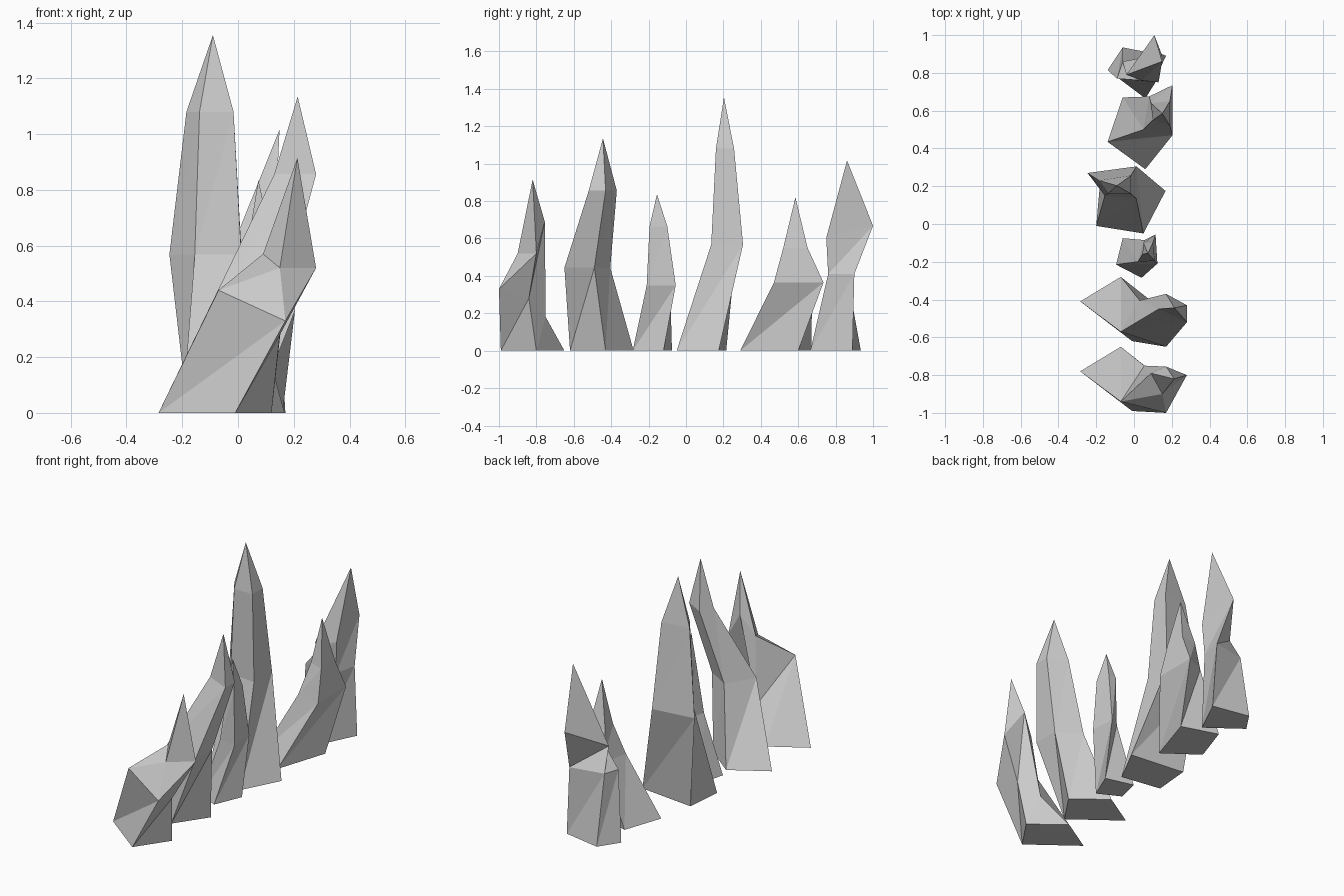
import bpy
import bmesh

# Remove the default cube if present
default_cube = bpy.data.objects.get("Cube")
if default_cube:
    bpy.data.objects.remove(default_cube, do_unlink=True)

# Single stone colour
stone = bpy.data.materials.new("light_grey_stone")
stone.use_nodes = True
stone_colour = (0.6, 0.6, 0.6, 1)
stone.diffuse_color = stone_colour
stone.node_tree.nodes["Principled BSDF"].inputs["Base Color"].default_value = stone_colour


def ring(heights, *corners):
    """Four-cornered cross-section; heights is one level or one per corner."""
    if not isinstance(heights, tuple):
        heights = (heights,) * len(corners)
    return [(x, y, z) for (x, y), z in zip(corners, heights)]


def spike(name, centre_y, base, middle, shoulder, tip):
    """Loft three cross-sections and close them with a pointed tip."""
    bm = bmesh.new()
    loops = [[bm.verts.new(point) for point in section]
             for section in (base, middle, shoulder)]
    apex = bm.verts.new(tip)
    count = len(base)
    bm.faces.new(reversed(loops[0]))
    for lower, upper in zip(loops, loops[1:]):
        for i in range(count):
            j = (i + 1) % count
            bm.faces.new((lower[i], lower[j], upper[j]))
            bm.faces.new((lower[i], upper[j], upper[i]))
    for i in range(count):
        bm.faces.new((loops[-1][i], loops[-1][(i + 1) % count], apex))
    bmesh.ops.recalc_face_normals(bm, faces=bm.faces)

    mesh = bpy.data.meshes.new(name)
    bm.to_mesh(mesh)
    bm.free()
    mesh.materials.append(stone)
    spike_object = bpy.data.objects.new(name, mesh)
    spike_object.location.y = centre_y
    bpy.context.collection.objects.link(spike_object)
    return spike_object


# The two leaning spikes share one footprint
leaning_base = ring(0, (-.285, .04), (-.01, -.17), (.12, .02), (-.07, .17))

# Front spike, leaning and twisted
spike("front_spike", -.82,
      base=leaning_base,
      middle=ring((.44, .33, .28, .18),
                  (-.07, -.12), (.17, -.18), (.15, -.02), (.055, .07)),
      shoulder=ring((.57, .52, .52, .69),
                    (.09, .03), (.15, -.08), (.28, .02), (.17, .065)),
      tip=(.213, 0, .915))

# Second spike, leaning and taller
spike("leaning_spike", -.45,
      base=leaning_base,
      middle=ring(.444, (-.07, -.12), (.17, -.2), (.17, -.04), (.03, .045)),
      shoulder=ring(.856, (.13, 0), (.28, -.07), (.28, .02), (.17, .08)),
      tip=(.214, .006, 1.135))

# Small slim spike
spike("small_spike", -.15,
      base=ring(0, (-.095, -.065), (.04, -.135), (.11, .03), (-.06, .075)),
      middle=ring(.35, (.02, -.05), (.124, -.06), (.114, .095), (.055, .065)),
      shoulder=ring(.665, (.045, -.01), (.11, -.045), (.1, .05), (.05, .05)),
      tip=(.073, -.005, .836))

# Tallest spike
spike("tall_spike", .2,
      base=ring(0, (-.2, -.21), (.05, -.25), (.167, -.025), (-.18, .015)),
      middle=ring(.568, (-.155, -.05), (.012, -.065), (.013, .105), (-.246, .07)),
      shoulder=ring(1.08, (-.138, -.04), (-.016, -.04), (-.016, .057), (-.185, .03)),
      tip=(-.09, .003, 1.355))

# Broad low spike
spike("broad_spike", .5,
      base=ring(0, (-.14, -.065), (.06, -.21), (.16, .1), (-.06, .17)),
      middle=ring(.365, (.05, 0), (.204, -.03), (.204, .235), (.08, .175)),
      shoulder=ring(.55, (.1, .05), (.19, .02), (.19, .15), (.09, .14)),
      tip=(.15, .085, .82))

# Rear spike with a flared shoulder
spike("rear_spike", .8,
      base=ring(0, (-.14, .015), (.06, -.135), (.17, .09), (-.06, .135)),
      middle=ring(.41, (-.09, -.03), (.12, -.04), (.146, .1), (-.06, .06)),
      shoulder=ring((.57, .604, .668, .545),
                    (.04, -.04), (.13, -.05), (.108, .2), (-.04, -.01)),
      tip=(.149, .061, 1.017))
